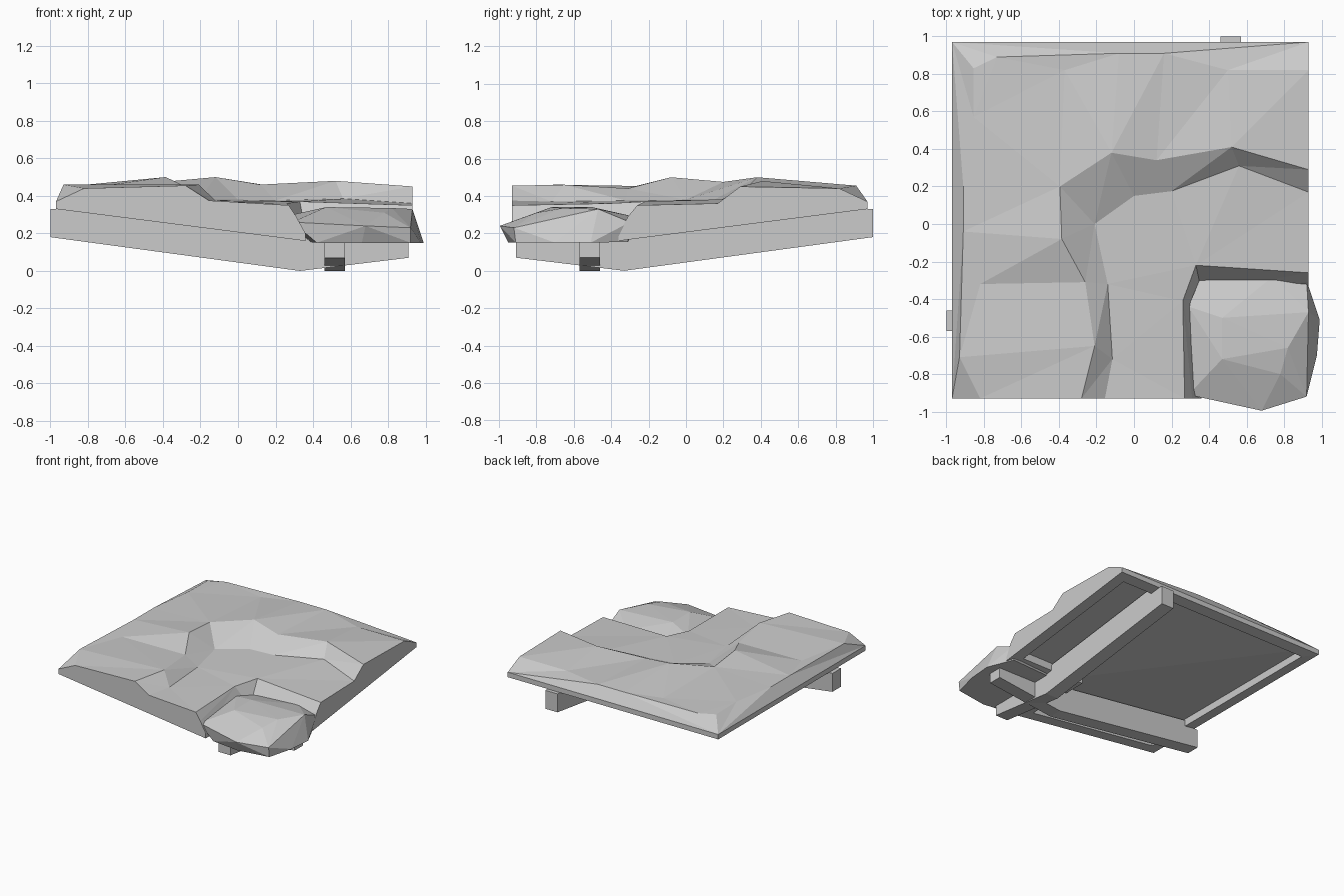
import bpy, bmesh
from mathutils import Vector
from mathutils.geometry import delaunay_2d_cdt

if "Cube" in bpy.data.objects:
    bpy.data.objects.remove(bpy.data.objects["Cube"])


def finish(name, bm):
    bmesh.ops.remove_doubles(bm, verts=bm.verts, dist=0.0005)
    bmesh.ops.recalc_face_normals(bm, faces=bm.faces)
    me = bpy.data.meshes.new(name)
    bm.to_mesh(me)
    bm.free()
    ob = bpy.data.objects.new(name, me)
    bpy.context.collection.objects.link(ob)
    return ob


def under(x, y):
    """Height of the hipped underside."""
    return 0.33 - 0.128 * min(x + 0.97, 0.97 - y)


# Ground slab: outline of the top surface, counter-clockwise
outline = [(-.97, -.93, .37), (-.82, -.93, .44), (-.28, -.93, .455), (-.155, -.93, .375),
           (.27, -.93, .35), (.31, -.93, .29), (.36, -.93, .20), (.36, -.36, .20),
           (.93, -.36, .20), (.93, -.31, .29), (.93, -.26, .35), (.93, .17, .36),
           (.93, .29, .45), (.93, .82, .44), (.93, .97, .37), (-.97, .97, .37)]
# Ridge lines across the top: plateau rim, upper bank, lower bank, pocket rim
ridges = [
    [(-.93, -.71, .46), (-.82, -.32, .44), (-.91, -.04, .45), (-.91, .2, .45),
     (-.855, .57, .455), (-.855, .83, .45), (-.73, .89, .45), (-.37, .82, .45),
     (-.08, .91, .455), (.16, .91, .455), (.5, .82, .44)],
    [(-.21, -.65, .46), (-.26, -.31, .44), (-.385, -.08, .50), (-.395, .2, .475),
     (-.12, .38, .50), (.12, .34, .46), (.52, .41, .48)],
    [(-.115, -.72, .37), (-.14, -.32, .375), (-.21, 0, .38), (0, .15, .38),
     (.2, .175, .375), (.56, .31, .385)],
    [(.26, -.41, .36), (.33, -.22, .37)],
]
# outline vertices that each ridge line starts and ends on
ends = [(1, 13), (2, 12), (3, 11), (4, 10)]

pts, edges = list(outline), []
for line, (a, b) in zip(ridges, ends):
    chain = [a] + list(range(len(pts), len(pts) + len(line))) + [b]
    pts += line
    edges += list(zip(chain, chain[1:]))
n = len(outline)
res = delaunay_2d_cdt([Vector(p[:2]) for p in pts], edges, [list(range(n))], 1, 1e-5)
bm = bmesh.new()
vs = []
for co, src in zip(res[0], res[3]):
    vs.append(bm.verts.new((co.x, co.y, pts[src[0]][2] if src else 0.4)))
for f in res[2]:
    bm.faces.new([vs[i] for i in f])


def poly(*cos):
    bm.faces.new([bm.verts.new(c) for c in cos])


# Skirt around the slab
for a, b in zip(outline, outline[1:] + outline[:1]):
    poly(a, b, (b[0], b[1], under(*b[:2])), (a[0], a[1], under(*a[:2])))

# Underside: rim, inner wall and raised panel
outer = [(-.97, -.93), (.36, -.93), (.36, -.36), (.93, -.36), (.93, .97), (-.97, .97)]
inner = [(-.88, -.84), (.27, -.84), (.27, -.27), (.84, -.27), (.84, .88), (-.88, .88)]
ro = [(x, y, under(x, y)) for x, y in outer]
ri = [(x, y, under(x, y)) for x, y in inner]
rp = [(x, y, z + 0.06) for x, y, z in ri]
for i in range(6):
    j = (i + 1) % 6
    poly(ro[i], ro[j], ri[j], ri[i])
    poly(ri[i], ri[j], rp[j], rp[i])
poly(rp[0], rp[1], rp[2], rp[5])
poly(rp[2], rp[3], rp[4], rp[5])
finish("ground_slab", bm)

# Boulder in the corner pocket
rock = [(.37, -.34, .155), (.90, -.31, .155), (.99, -.51, .15), (.975, -.70, .15),
        (.92, -.91, .15), (.66, -.95, .15), (.42, -.92, .15),
        (.68, -.995, .24), (.29, -.91, .26), (.29, -.44, .30), (.37, -.25, .26),
        (.74, -.28, .29), (.92, -.30, .26), (.92, -.92, .23),
        (.47, -.50, .34), (.47, -.72, .34), (.82, -.66, .335), (.93, -.47, .33), (.78, -.80, .31)]
bm = bmesh.new()
for p in rock:
    bm.verts.new(p)
hull = bmesh.ops.convex_hull(bm, input=bm.verts)
loose = [v for v in bm.verts if not v.link_faces]
bmesh.ops.delete(bm, geom=loose, context='VERTS')
finish("boulder", bm)

# Two crossing support beams, mirrored across the diagonal
profile = [(-1, .18), (.33, 0), (.91, .07), (.91, .17), (.36, .18), (.26, .22),
           (-.9, .37), (-.97, .33), (-1, .33)]
for name, place in (("side_beam", lambda s, w, z: (s, w, z)),
                    ("cross_beam", lambda s, w, z: (-w, -s, z))):
    bm = bmesh.new()
    rings = [[bm.verts.new(place(s, w, z)) for s, z in profile] for w in (-.57, -.46)]
    for r in rings:
        bm.faces.new(r)
    m = len(profile)
    for i in range(m):
        j = (i + 1) % m
        bm.faces.new((rings[0][i], rings[0][j], rings[1][j], rings[1][i]))
    finish(name, bm)
